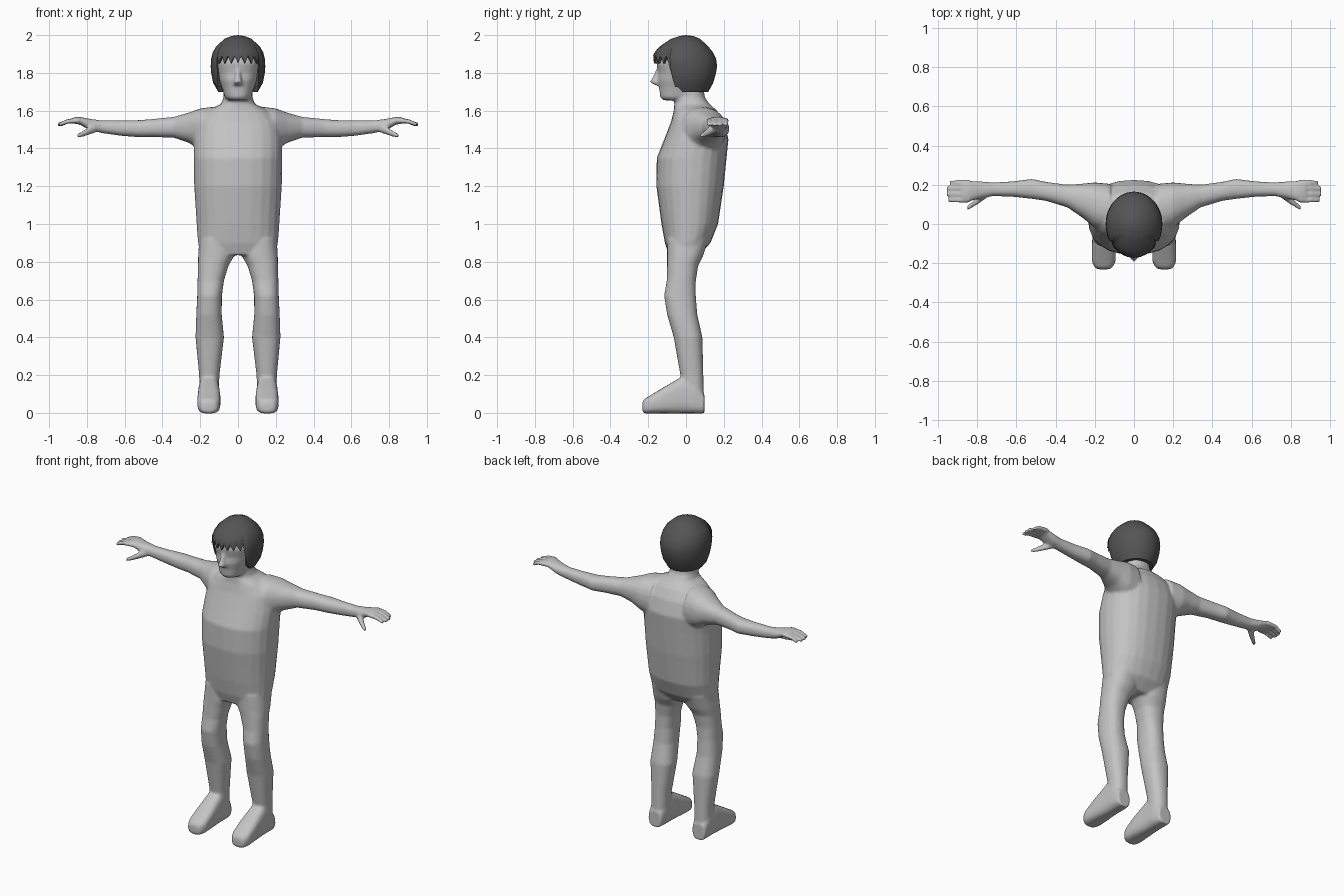
import bpy, bmesh, math
from mathutils import Vector


def material(name, value):
    m = bpy.data.materials.new(name)
    m.diffuse_color = (value, value, value, 1)
    return m


skin = material("light grey skin", 0.55)
dark = material("dark grey hair", 0.09)


def loft(bm, axis, rings, mirror=1, power=2.3, n=24):
    """Closed tube along an axis; ring = (position, u min, u max, v min, v max)."""
    loops = []
    for t, u0, u1, v0, v1 in rings:
        loop = []
        for i in range(n):
            a = 2 * math.pi * i / n
            c, s = math.cos(a), math.sin(a)
            u = (u0 + u1) / 2 + (u1 - u0) / 2 * math.copysign(abs(c) ** (2 / power), c)
            v = (v0 + v1) / 2 + (v1 - v0) / 2 * math.copysign(abs(s) ** (2 / power), s)
            x, y, z = {"x": (t, u, v), "y": (u, t, v), "z": (u, v, t)}[axis]
            loop.append(bm.verts.new((x * mirror, y, z)))
        loops.append(loop)
    faces = [bm.faces.new(loops[0]), bm.faces.new(loops[-1])]
    for a, b in zip(loops, loops[1:]):
        for i in range(n):
            j = (i + 1) % n
            faces.append(bm.faces.new((a[i], a[j], b[j], b[i])))
    bmesh.ops.recalc_face_normals(bm, faces=faces)


def finish(bm, name, mat):
    me = bpy.data.meshes.new(name)
    bm.to_mesh(me)
    bm.free()
    me.materials.append(mat)
    ob = bpy.data.objects.new(name, me)
    bpy.context.collection.objects.link(ob)
    bpy.context.view_layer.objects.active = ob
    ob.select_set(True)
    return ob


def centred(rows):
    return [(z, -w, w, y0, y1) for z, w, y0, y1 in rows]


body = bmesh.new()

# Torso and neck: height, half width, front, back
loft(body, "z", centred([
    (0.835, 0.195, -0.09, 0.07), (0.90, 0.212, -0.112, 0.13),
    (1.00, 0.219, -0.13, 0.17), (1.20, 0.232, -0.157, 0.20),
    (1.35, 0.235, -0.155, 0.215), (1.45, 0.235, -0.115, 0.225),
    (1.54, 0.22, -0.08, 0.20), (1.60, 0.16, -0.065, 0.165),
    (1.635, 0.09, -0.062, 0.125), (1.67, 0.077, -0.062, 0.10),
    (1.74, 0.075, -0.06, 0.09)]))

# Head and nose
loft(body, "z", centred([
    (1.655, 0.052, -0.12, 0.03), (1.67, 0.070, -0.137, 0.06),
    (1.72, 0.085, -0.142, 0.09), (1.76, 0.100, -0.150, 0.11),
    (1.80, 0.112, -0.146, 0.13), (1.85, 0.123, -0.157, 0.14),
    (1.90, 0.118, -0.148, 0.13), (1.95, 0.08, -0.10, 0.09)]))
loft(body, "z", centred([
    (1.735, 0.02, -0.165, -0.11), (1.752, 0.023, -0.192, -0.11),
    (1.77, 0.018, -0.180, -0.11), (1.82, 0.012, -0.157, -0.11)]))

for side in (1, -1):
    # Leg
    loft(body, "z", [
        (0.92, 0.01, 0.205, -0.10, 0.12), (0.83, 0.02, 0.211, -0.10, 0.09),
        (0.78, 0.05, 0.212, -0.10, 0.065), (0.70, 0.074, 0.214, -0.102, 0.052),
        (0.62, 0.085, 0.216, -0.116, 0.052), (0.52, 0.086, 0.221, -0.10, 0.06),
        (0.40, 0.074, 0.225, -0.065, 0.087), (0.20, 0.098, 0.206, -0.03, 0.092),
        (0.02, 0.105, 0.202, -0.02, 0.096)], side)
    # Foot
    loft(body, "y", [
        (0.097, 0.112, 0.200, -0.003, 0.10), (0.05, 0.10, 0.208, -0.003, 0.17),
        (-0.02, 0.098, 0.21, -0.003, 0.193), (-0.12, 0.092, 0.215, -0.003, 0.135),
        (-0.19, 0.094, 0.215, -0.003, 0.092), (-0.22, 0.108, 0.203, -0.003, 0.075),
        (-0.231, 0.125, 0.187, 0.005, 0.058)], side, 3)
    # Arm and palm
    loft(body, "x", [
        (0.12, -0.05, 0.205, 1.36, 1.622), (0.20, -0.02, 0.212, 1.39, 1.612),
        (0.26, 0.03, 0.206, 1.43, 1.590), (0.34, 0.085, 0.20, 1.457, 1.567),
        (0.45, 0.118, 0.215, 1.46, 1.556), (0.52, 0.128, 0.23, 1.459, 1.550),
        (0.62, 0.139, 0.217, 1.467, 1.548), (0.72, 0.142, 0.212, 1.481, 1.548),
        (0.78, 0.130, 0.217, 1.495, 1.556), (0.84, 0.115, 0.220, 1.527, 1.568),
        (0.875, 0.115, 0.220, 1.532, 1.564)], side)
    # Fingers
    for y, tip in ((0.122, 0.95), (0.152, 0.957), (0.182, 0.955), (0.212, 0.94)):
        loft(body, "x", [(x, y - r, y + r, z - r, z + r) for x, z, r in (
            (0.84, 1.548, 0.014), (0.90, 1.544, 0.013), (tip, 1.525, 0.011))], side, n=10)
    # Thumb
    loft(body, "x", [(x, y - r, y + r, z - r, z + r) for x, y, z, r in (
        (0.73, 0.17, 1.515, 0.022), (0.79, 0.125, 1.492, 0.021),
        (0.83, 0.095, 1.474, 0.015), (0.852, 0.08, 1.466, 0.011))], side, n=10)

# Blend all body parts into one smooth skin
ob = finish(body, "body", skin)
rm = ob.modifiers.new("blend", "REMESH")
rm.mode = "VOXEL"
rm.voxel_size = 0.008
rm.use_smooth_shade = True
sm = ob.modifiers.new("soften", "SMOOTH")
sm.factor = 0.5
sm.iterations = 5
for m in ("blend", "soften"):
    bpy.ops.object.modifier_apply(modifier=m)
ob.data.polygons.foreach_set("use_smooth", [True] * len(ob.data.polygons))
ob.select_set(False)

# Hair cap profile: height, half width, front depth, back depth
PROFILE = [(1.69, 0.095, 0.06, 0.11), (1.72, 0.124, 0.11, 0.135),
           (1.78, 0.140, 0.15, 0.155), (1.85, 0.146, 0.170, 0.168),
           (1.90, 0.138, 0.174, 0.150), (1.94, 0.116, 0.14, 0.118),
           (1.98, 0.072, 0.08, 0.075), (1.995, 0.035, 0.035, 0.04)]


def hair_point(a, z, k=1.0):
    """Point on the cap at angle a from the front and height z."""
    for p, q in zip(PROFILE, PROFILE[1:]):
        if z <= q[0]:
            break
    f = (z - p[0]) / (q[0] - p[0])
    w, fr, bk = (p[i] + f * (q[i] - p[i]) for i in (1, 2, 3))
    c = math.cos(a)
    return Vector((k * w * math.sin(a), -k * c * (fr if c > 0 else bk), z))


hair = bmesh.new()
COLS, ROWS = 48, 10
columns = []
for i in range(COLS):
    a = 2 * math.pi * i / COLS
    from_front = min(i, COLS - i)
    # Jagged fringe in front, longer hair on the sides and back
    if from_front <= 7:
        low, inner = (1.89 if from_front % 2 else 1.85), 0.85
    else:
        low, inner = (1.725 if from_front < 10 else 1.70), 0.5
    col = [hair.verts.new(hair_point(a, low, inner))]
    for r in range(ROWS + 1):
        t = math.sin(r / ROWS * math.pi / 2)
        col.append(hair.verts.new(hair_point(a, low + (1.995 - low) * t)))
    columns.append(col)
top = hair.verts.new((0, 0, 2.0))
for a, b in zip(columns, columns[1:] + columns[:1]):
    for r in range(ROWS + 1):
        hair.faces.new((a[r], b[r], b[r + 1], a[r + 1]))
    hair.faces.new((a[-1], b[-1], top))
bmesh.ops.recalc_face_normals(hair, faces=hair.faces)
finish(hair, "hair", dark)
bpy.ops.object.shade_smooth_by_angle(angle=math.radians(40))
